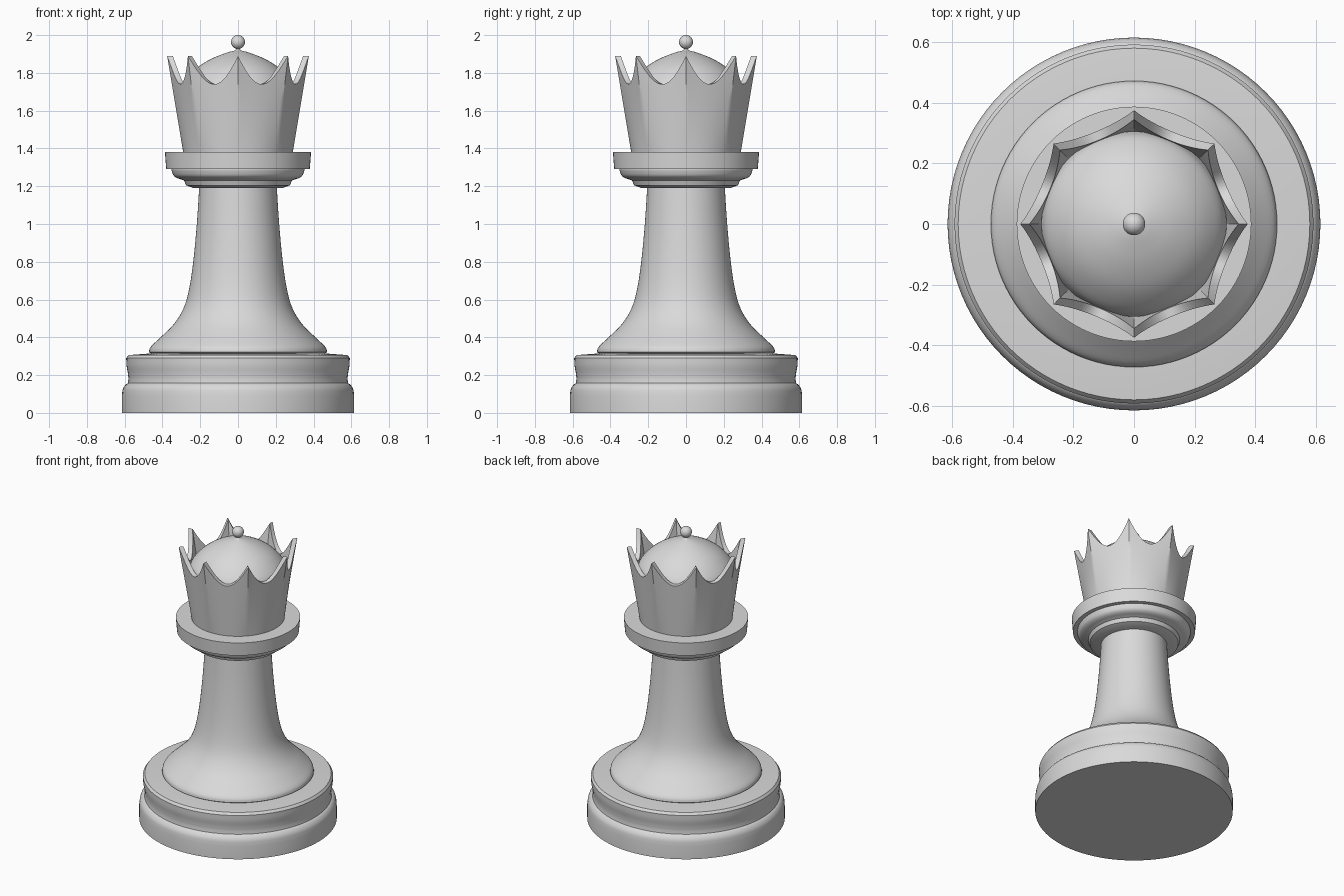
import bpy, bmesh, math
from mathutils import Vector

if "Cube" in bpy.data.objects:
    bpy.data.objects.remove(bpy.data.objects["Cube"], do_unlink=True)

grey = bpy.data.materials.new("plain grey")
grey.use_nodes = True
colour = (0.7, 0.7, 0.7, 1)
grey.diffuse_color = colour
grey.node_tree.nodes["Principled BSDF"].inputs["Base Color"].default_value = colour


def finish(bm, name):
    """Turn a bmesh into a smooth-shaded object with sharp creases kept."""
    bmesh.ops.remove_doubles(bm, verts=bm.verts, dist=0.0001)
    bmesh.ops.recalc_face_normals(bm, faces=bm.faces)
    mesh = bpy.data.meshes.new(name)
    bm.to_mesh(mesh)
    bm.free()
    mesh.materials.append(grey)
    obj = bpy.data.objects.new(name, mesh)
    bpy.context.collection.objects.link(obj)
    bpy.ops.object.select_all(action='DESELECT')
    obj.select_set(True)
    bpy.context.view_layer.objects.active = obj
    bpy.ops.object.shade_smooth_by_angle(angle=math.radians(30))
    return obj


def rounded(points, steps=4):
    """Catmull-Rom curve through (radius, height) points."""
    p = [Vector(q) for q in points]
    p = [2 * p[0] - p[1]] + p + [2 * p[-1] - p[-2]]
    out = []
    for a, b, c, d in zip(p, p[1:], p[2:], p[3:]):
        for i in range(steps):
            t = i / steps
            out.append(0.5 * (2 * b + (c - a) * t + (2 * a - 5 * b + 4 * c - d) * t * t
                              + (3 * b - a - 3 * c + d) * t ** 3))
    return [tuple(q) for q in out] + [tuple(points[-1])]


def lathe(name, profile, segments=96):
    bm = bmesh.new()
    verts = [bm.verts.new((r, 0, z)) for r, z in profile]
    edges = [bm.edges.new(pair) for pair in zip(verts, verts[1:])]
    bmesh.ops.spin(bm, geom=verts + edges, cent=(0, 0, 0), axis=(0, 0, 1),
                   angle=math.tau, steps=segments)
    return finish(bm, name)


# Stepped round foot
lathe("base", [(0, 0), (0.615, 0)]
      + rounded([(0.615, 0.09), (0.61, 0.125), (0.597, 0.147), (0.583, 0.157)])
      + rounded([(0.58, 0.18), (0.583, 0.21), (0.59, 0.25), (0.592, 0.29)])
      + [(0.58, 0.306), (0.46, 0.315), (0, 0.315)])

# Flared column
lathe("column", [(0, 0.31), (0.455, 0.312)]
      + rounded([(0.472, 0.322), (0.462, 0.35), (0.41, 0.40), (0.34, 0.47),
                 (0.29, 0.55), (0.26, 0.65), (0.237, 0.8), (0.218, 1.0), (0.205, 1.2)])
      + [(0, 1.2)])

# Moulded collar under the crown
lathe("collar", [(0, 1.19), (0.235, 1.19), (0.275, 1.205), (0.285, 1.23)]
      + rounded([(0.30, 1.236), (0.325, 1.244), (0.342, 1.258), (0.352, 1.285)])
      + [(0.352, 1.29), (0.38, 1.29), (0.387, 1.38), (0, 1.38)])

# Domed cap inside the crown
lathe("dome", [(0, 1.60), (0.27, 1.60)]
      + rounded([(0.305, 1.70), (0.285, 1.755), (0.22, 1.825), (0.14, 1.875),
                 (0.06, 1.907), (0.015, 1.92), (0.008, 1.935)])
      + [(0, 1.935)])

# Ball on top
bm = bmesh.new()
bmesh.ops.create_uvsphere(bm, u_segments=32, v_segments=16, radius=0.037)
bmesh.ops.translate(bm, verts=bm.verts, vec=(0, 0, 1.963))
finish(bm, "finial_ball")

# Crown: round at the foot, octagonal at the rim, with eight scalloped points
FOOT, VALLEY, TIP = 1.38, 1.74, 1.89
POINTS, STEPS, ROWS, WALL = 8, 20, 10, 0.03
half = math.pi / POINTS


def crown_radius(offset, z):
    octagon = 0.375 * math.cos(half) / math.cos(offset)
    t = (z - FOOT) / (TIP - FOOT)
    return 0.29 * (1 - t) + octagon * t


bm = bmesh.new()
columns = []
for i in range(POINTS * STEPS):
    offset = ((i % STEPS) / STEPS * 2 - 1) * half
    angle = i * math.tau / (POINTS * STEPS)
    rim = VALLEY + (TIP - VALLEY) * (offset / half) ** 2
    heights = [FOOT + (rim - FOOT) * k / ROWS for k in range(ROWS + 1)]
    loop = [(crown_radius(offset, z), z) for z in heights]
    loop += [(r - WALL, z) for r, z in reversed(loop)]
    columns.append([bm.verts.new((r * math.cos(angle), r * math.sin(angle), z))
                    for r, z in loop])
for i, a in enumerate(columns):
    b = columns[(i + 1) % len(columns)]
    for k in range(len(a)):
        n = (k + 1) % len(a)
        bm.faces.new((a[k], b[k], b[n], a[n]))
finish(bm, "crown")
